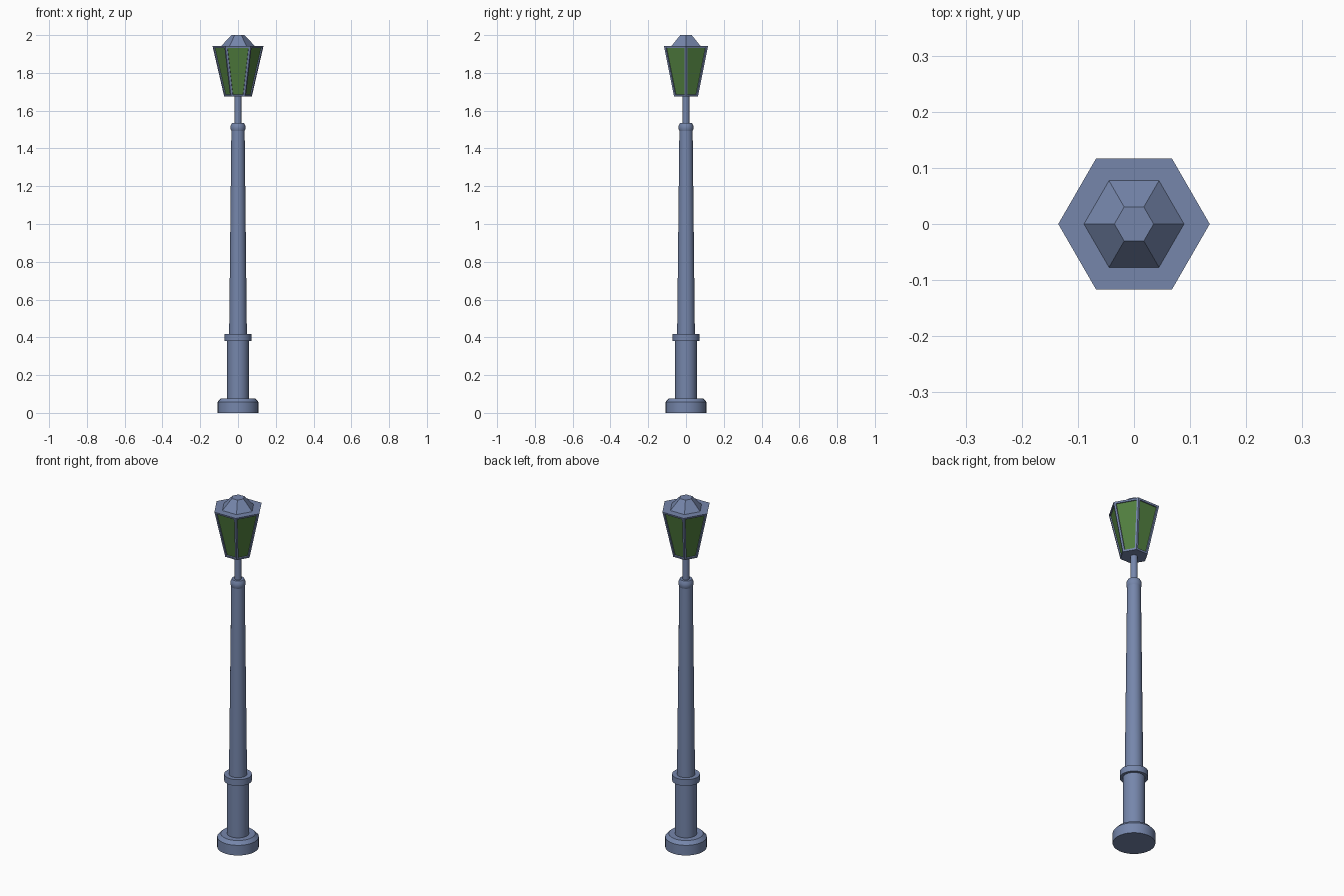
import bpy, bmesh, math

if "Cube" in bpy.data.objects:
    bpy.data.objects.remove(bpy.data.objects["Cube"])

def material(name, color):
    mat = bpy.data.materials.new(name)
    mat.diffuse_color = (*color, 1)
    mat.use_nodes = True
    mat.node_tree.nodes["Principled BSDF"].inputs["Base Color"].default_value = mat.diffuse_color
    return mat

metal = material("blue_grey_metal", (0.18, 0.24, 0.41))
glass = material("green_glass", (0.085, 0.215, 0.05))

def lathe(name, profile, sides, smooth=True):
    """Closed solid of revolution from (radius, z) points; first vertex lies on +x."""
    bm = bmesh.new()
    rings = []
    for r, z in profile:
        rings.append([bm.verts.new((r * math.cos(2 * math.pi * i / sides),
                                    r * math.sin(2 * math.pi * i / sides), z))
                      for i in range(sides)])
    for a, b in zip(rings, rings[1:]):
        for i in range(sides):
            j = (i + 1) % sides
            bm.faces.new((a[i], a[j], b[j], b[i]))
    bm.faces.new(rings[0][::-1])
    bm.faces.new(rings[-1])
    bm.normal_update()
    mesh = bpy.data.meshes.new(name)
    bm.to_mesh(mesh)
    bm.free()
    mesh.materials.append(metal)
    obj = bpy.data.objects.new(name, mesh)
    bpy.context.collection.objects.link(obj)
    if smooth:
        bpy.ops.object.select_all(action='DESELECT')
        obj.select_set(True)
        bpy.context.view_layer.objects.active = obj
        bpy.ops.object.shade_smooth_by_angle(angle=math.radians(30))
    return obj

# Round post, bottom to top
lathe("base", [(0.108, 0), (0.108, 0.058), (0.09, 0.077)], 32)
lathe("lower_column", [(0.057, 0.07), (0.057, 0.39)], 32)
lathe("collar", [(0.072, 0.381), (0.072, 0.417)], 32)
lathe("tapered_pole", [(0.047, 0.41), (0.035, 1.51)], 32)
lathe("pole_cap", [(0.035, 1.492), (0.039, 1.503), (0.039, 1.52), (0.032, 1.535)], 32)
lathe("lamp_stem", [(0.018, 1.53), (0.018, 1.68)], 32)

# Six-sided lantern with recessed green glass in every side
lantern = lathe("lantern", [(0.073, 1.674), (0.135, 1.942)], 6, smooth=False)
lantern.data.materials.append(glass)
bm = bmesh.new()
bm.from_mesh(lantern.data)
panes = [f for f in bm.faces if len(f.verts) == 4]
bmesh.ops.inset_individual(bm, faces=panes, thickness=0.01, use_even_offset=True)
bmesh.ops.inset_individual(bm, faces=panes, thickness=0.001, depth=-0.006,
                           use_even_offset=True)
for f in panes:
    f.material_index = 1
bm.to_mesh(lantern.data)
bm.free()

# Faceted roof, set in from the lantern rim
lathe("roof", [(0.091, 1.94), (0.035, 2.0)], 6, smooth=False)
